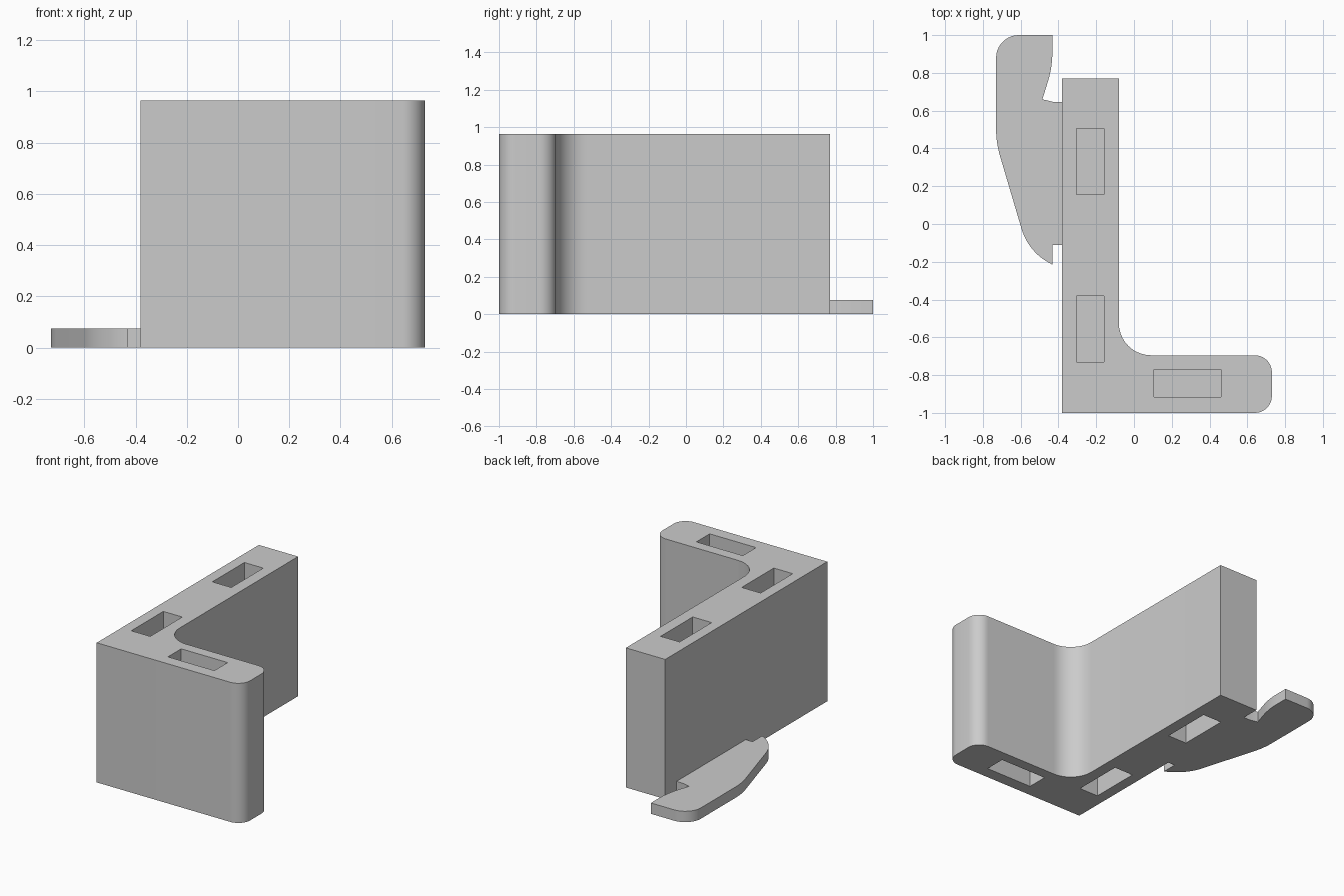
import bpy, bmesh, math
from mathutils import Vector

cube = bpy.data.objects.get("Cube")
if cube:
    bpy.data.objects.remove(cube, do_unlink=True)

HEIGHT, PLATE, POCKET = 0.965, 0.075, 0.25

grey = bpy.data.materials.new("plain grey")
grey.use_nodes = True
colour = (0.6, 0.6, 0.6, 1)
grey.diffuse_color = colour
grey.node_tree.nodes["Principled BSDF"].inputs["Base Color"].default_value = colour


def rounded(corners, steps=10):
    """Outline from (x, y, radius) corners, with arcs where radius > 0."""
    pts = []
    for i, (x, y, r) in enumerate(corners):
        p = Vector((x, y, 0))
        if not r:
            pts.append(p)
            continue
        a = (Vector((*corners[i - 1][:2], 0)) - p).normalized()
        b = (Vector((*corners[(i + 1) % len(corners)][:2], 0)) - p).normalized()
        half = a.angle(b) / 2
        centre = p + (a + b).normalized() * r / math.sin(half)
        start = (p + a * r / math.tan(half) - centre).normalized()
        end = (p + b * r / math.tan(half) - centre).normalized()
        pts += [centre + start.slerp(end, k / steps) * r for k in range(steps + 1)]
    return pts


def prism(name, corners, z0, z1):
    """Extrude a rounded outline upward."""
    bm = bmesh.new()
    face = bm.faces.new([bm.verts.new((p.x, p.y, z0)) for p in rounded(corners)])
    top = bmesh.ops.extrude_face_region(bm, geom=[face], use_keep_orig=True)["geom"]
    bmesh.ops.translate(bm, vec=(0, 0, z1 - z0),
                        verts=[v for v in top if isinstance(v, bmesh.types.BMVert)])
    bmesh.ops.recalc_face_normals(bm, faces=bm.faces)
    mesh = bpy.data.meshes.new(name)
    bm.to_mesh(mesh)
    bm.free()
    mesh.materials.append(grey)
    obj = bpy.data.objects.new(name, mesh)
    bpy.context.collection.objects.link(obj)
    return obj


def combine(target, other, operation):
    """Apply a boolean and discard the helper."""
    other.hide_render = True
    bpy.context.view_layer.objects.active = target
    mod = target.modifiers.new(operation.lower(), "BOOLEAN")
    mod.operation, mod.solver, mod.object = operation, "EXACT", other
    bpy.ops.object.modifier_apply(modifier=mod.name)
    bpy.data.objects.remove(other, do_unlink=True)


# L-shaped upright wall
bracket = prism("corner_bracket", [
    (-0.38, -1, 0), (0.73, -1, 0.09), (0.73, -0.695, 0.09),
    (-0.08, -0.695, 0.17), (-0.08, 0.77, 0), (-0.38, 0.77, 0)], 0, HEIGHT)

# Thin hooked foot, joined flush with the underside
foot = prism("hooked_foot", [
    (-0.35, 0.645, 0), (-0.43, 0.647, 0), (-0.485, 0.66, 0),
    (-0.432, 0.83, 0.55), (-0.432, 1, 0), (-0.73, 1, 0.12),
    (-0.73, 0.43, 0.5), (-0.56, -0.145, 0.3), (-0.432, -0.215, 0),
    (-0.432, -0.11, 0), (-0.35, -0.11, 0)], 0, PLATE)
combine(bracket, foot, "UNION")

# Blind rectangular pockets in the top and underside
for x0, x1, y0, y1 in [(-0.305, -0.16, 0.155, 0.505),
                       (-0.305, -0.16, -0.73, -0.38),
                       (0.105, 0.46, -0.915, -0.77)]:
    outline = [(x0, y0, 0), (x1, y0, 0), (x1, y1, 0), (x0, y1, 0)]
    for z0, z1 in [(-0.1, POCKET), (HEIGHT - POCKET, HEIGHT + 0.1)]:
        combine(bracket, prism("pocket_cutter", outline, z0, z1), "DIFFERENCE")

# Smooth the rounded corners, keep the edges crisp
bpy.ops.object.select_all(action="DESELECT")
bracket.select_set(True)
bpy.context.view_layer.objects.active = bracket
bpy.ops.object.shade_smooth_by_angle(angle=math.radians(30))
